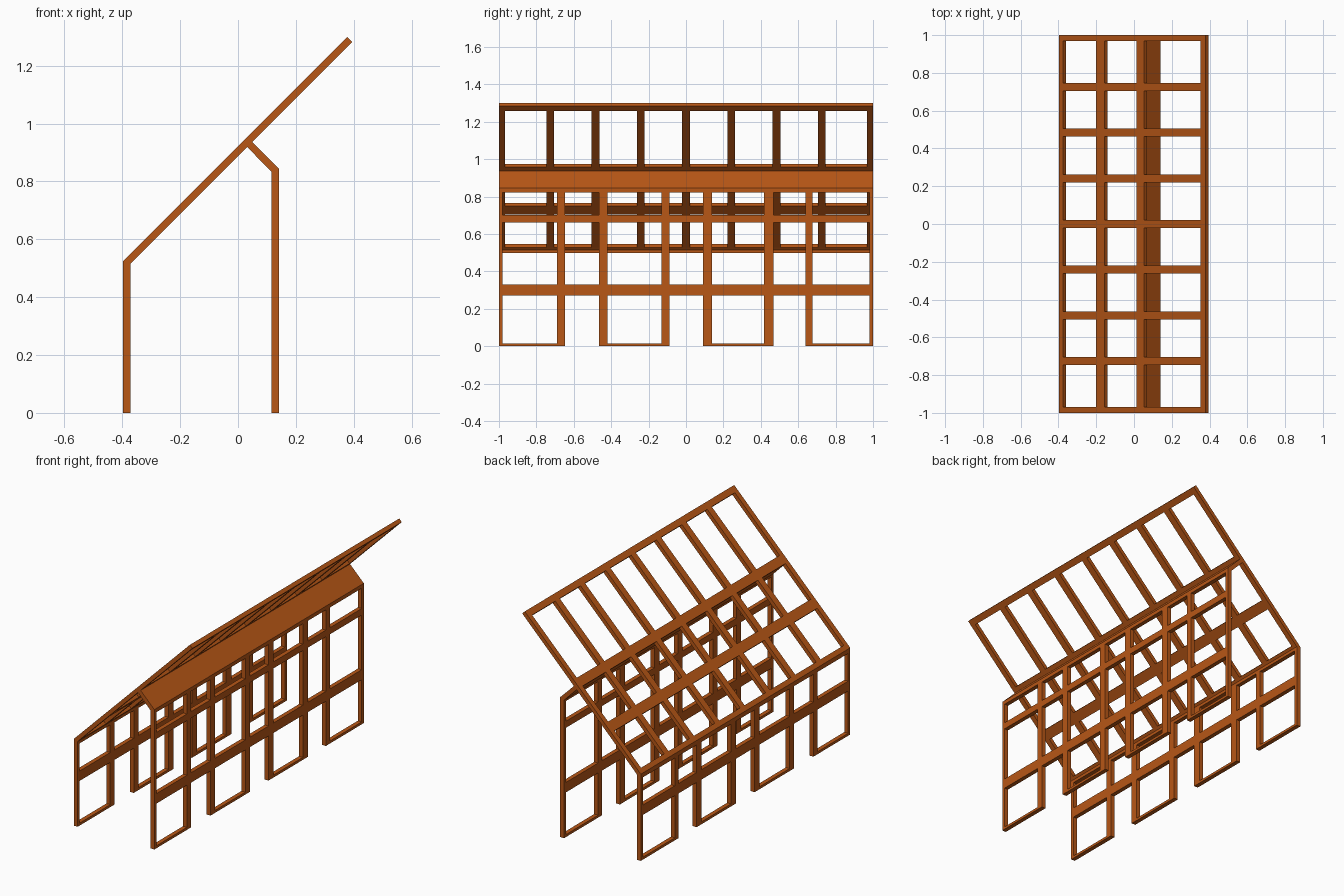
import bpy, bmesh

if "Cube" in bpy.data.objects:
    bpy.data.objects.remove(bpy.data.objects["Cube"])

timber = bpy.data.materials.new("timber")
timber.diffuse_color = (0.48, 0.095, 0.008, 1)
timber.use_nodes = True
timber.node_tree.nodes["Principled BSDF"].inputs["Base Color"].default_value = timber.diffuse_color


def lattice(name, rows, cols, solid):
    """Flat frame: rows = (outer xz, inner xz) section lines, cols = y stations.
    solid(row, col) tells which cells are filled with timber."""
    bm = bmesh.new()
    nr, nc = len(rows) - 1, len(cols) - 1

    def filled(r, c):
        return 0 <= r < nr and 0 <= c < nc and solid(r, c)

    def face(*keys):
        pts = [(rows[r][side][0], cols[c], rows[r][side][1]) for r, c, side in keys]
        bm.faces.new([bm.verts.new(p) for p in pts])

    for r in range(nr):
        for c in range(nc):
            if not filled(r, c):
                continue
            ring = [(r, c), (r, c + 1), (r + 1, c + 1), (r + 1, c)]
            next_to = [(r - 1, c), (r, c + 1), (r + 1, c), (r, c - 1)]
            for side in (0, 1):
                face(*[(a, b, side) for a, b in ring])
            for i in range(4):
                if not filled(*next_to[i]):
                    p, q = ring[i], ring[(i + 1) % 4]
                    face((*p, 0), (*q, 0), (*q, 1), (*p, 1))
    bmesh.ops.remove_doubles(bm, verts=bm.verts, dist=1e-5)
    bmesh.ops.recalc_face_normals(bm, faces=bm.faces)
    mesh = bpy.data.meshes.new(name)
    bm.to_mesh(mesh)
    bm.free()
    mesh.materials.append(timber)
    obj = bpy.data.objects.new(name, mesh)
    bpy.context.collection.objects.link(obj)


# Walls: posts are the even columns, every fourth column is a doorway without sill
post_y = [-1, -.98, -.689, -.648, -.464, -.421, -.132, -.087,
          .09, .138, .418, .467, .638, .675, .98, 1]


def wall_cell(r, c):
    return c % 2 == 0 or (r % 2 == 0 and not (r == 0 and c % 4 == 3))


def wall(name, x_out, x_in, heights, top_out, top_in):
    rows = [((x_out, z), (x_in, z)) for z in heights]
    rows.append(((x_out, top_out), (x_in, top_in)))
    lattice(name, rows, post_y, wall_cell)


wall("low_wall_frame", -.398, -.372, [0, .015, .27, .33, .497], .524, .515)
wall("high_wall_frame", .141, .115, [0, .015, .27, .33, .66, .70, .822], .845, .834)

# Main roof: 45 degree frame with nine rafters and four rails
rafter_y = [-1, -.968]
for k in range(-3, 4):
    rafter_y += [k * .242 - .021, k * .242 + .021]
rafter_y += [.968, 1]
roof_rows = [((-.398, .524), (-.372, .515))]
for x in (-.377, -.20, -.157, .013, .052, .351, .378):
    roof_rows.append(((x, x + .922), (x + .017, x + .905)))
lattice("roof_frame", roof_rows, rafter_y, lambda r, c: r % 2 == 0 or c % 2 == 0)

# Short solid panel between the high wall and the roof
lattice("short_roof_panel",
        [((.141, .845), (.115, .834)), ((.049, .937), (.0315, .9195))],
        [-1, 1], lambda r, c: True)
